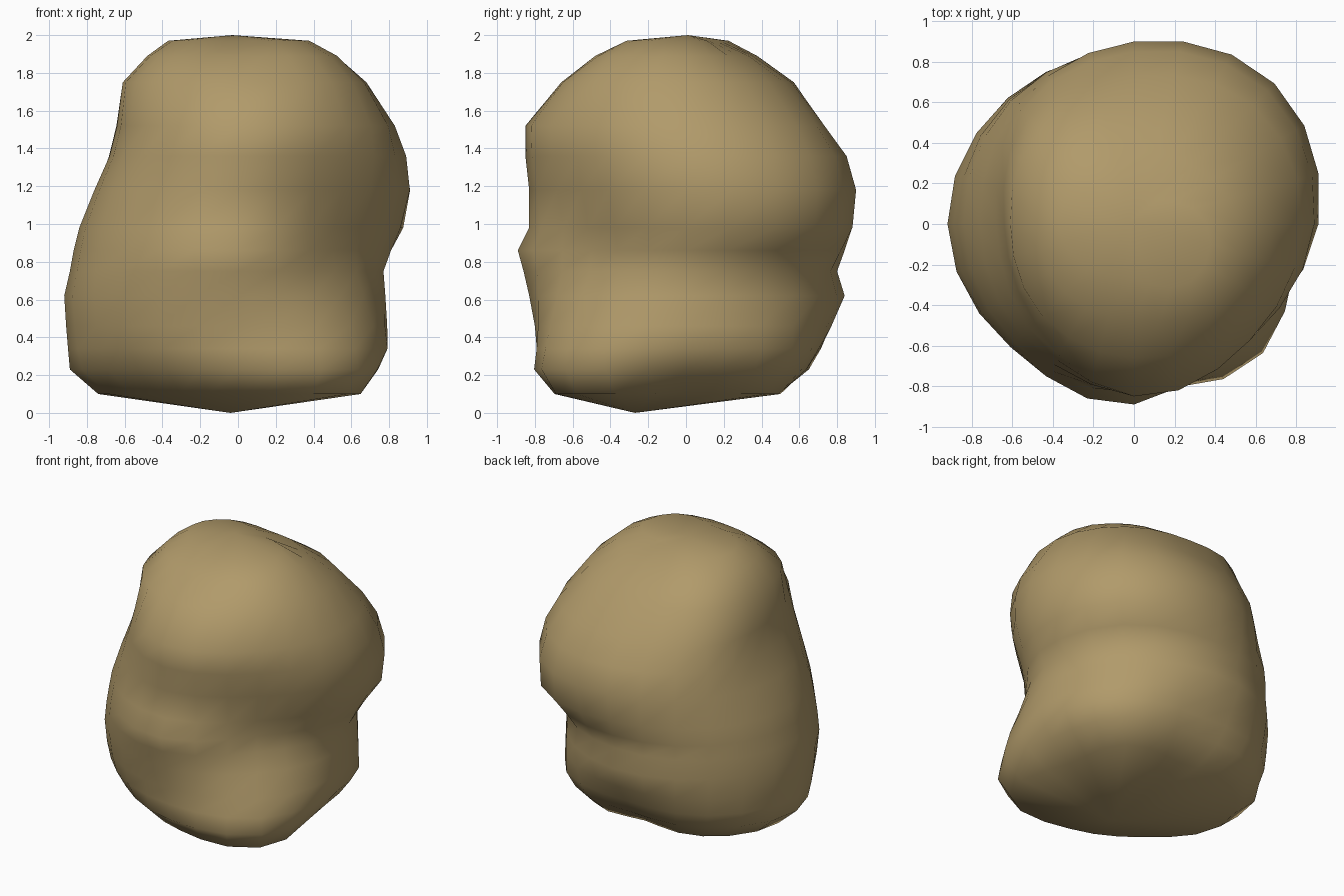
import bpy, bmesh, math

SEGMENTS = 24

# Rock contours: height, then radius toward E, NE, N, NW, W, SW, S, SE
CONTOURS = [
    (0.10, (0.55, 0.61, 0.47, 0.64, 0.74, 0.62, 0.66, 0.82)),
    (0.23, (0.71, 0.74, 0.64, 0.79, 0.89, 0.75, 0.79, 0.90)),
    (0.34, (0.79, 0.80, 0.71, 0.84, 0.90, 0.81, 0.79, 0.88)),
    (0.46, (0.79, 0.80, 0.77, 0.86, 0.91, 0.84, 0.80, 0.84)),
    (0.62, (0.78, 0.80, 0.84, 0.88, 0.92, 0.86, 0.83, 0.77)),
    (0.75, (0.77, 0.79, 0.80, 0.87, 0.89, 0.86, 0.86, 0.72)),
    (0.86, (0.81, 0.87, 0.84, 0.87, 0.87, 0.85, 0.89, 0.71)),
    (0.98, (0.86, 0.97, 0.88, 0.86, 0.84, 0.83, 0.83, 0.73)),
    (1.18, (0.91, 0.98, 0.90, 0.82, 0.76, 0.78, 0.83, 0.78)),
    (1.36, (0.89, 0.93, 0.85, 0.79, 0.68, 0.73, 0.85, 0.81)),
    (1.52, (0.83, 0.83, 0.73, 0.74, 0.64, 0.69, 0.85, 0.81)),
    (1.75, (0.68, 0.62, 0.57, 0.65, 0.61, 0.64, 0.66, 0.70)),
    (1.89, (0.52, 0.41, 0.36, 0.47, 0.48, 0.48, 0.47, 0.56)),
    (1.97, (0.36, 0.17, 0.18, 0.30, 0.37, 0.31, 0.27, 0.40)),
]


def radius_at(radii, angle):
    """Smooth closed interpolation through the eight radii."""
    t = angle / (2 * math.pi) * 8
    i = int(math.floor(t))
    f = t - i
    a, b, c, d = (radii[(i + k) % 8] for k in (-1, 0, 1, 2))
    return b + 0.5 * f * (c - a + f * (2 * a - 5 * b + 4 * c - d
                                       + f * (3 * (b - c) + d - a)))


# Loft the rock through its contours, closing it at a top and a bottom point
bm = bmesh.new()
rings = []
for z, radii in CONTOURS:
    ring = []
    for s in range(SEGMENTS):
        angle = 2 * math.pi * s / SEGMENTS
        r = radius_at(radii, angle)
        ring.append(bm.verts.new((r * math.cos(angle), r * math.sin(angle), z)))
    rings.append(ring)
bottom = bm.verts.new((-0.04, -0.27, 0.0))
top = bm.verts.new((-0.03, 0.01, 2.0))
for s in range(SEGMENTS):
    n = (s + 1) % SEGMENTS
    for low, high in zip(rings, rings[1:]):
        bm.faces.new((low[s], low[n], high[n], high[s]))
    bm.faces.new((rings[0][n], rings[0][s], bottom))
    bm.faces.new((rings[-1][s], rings[-1][n], top))
for face in bm.faces:
    face.smooth = True
bmesh.ops.recalc_face_normals(bm, faces=bm.faces)

mesh = bpy.data.meshes.new("boulder")
bm.to_mesh(mesh)
bm.free()

# Single sandy stone colour
stone = bpy.data.materials.new("sandy_stone")
stone.diffuse_color = (0.44, 0.325, 0.145, 1.0)
mesh.materials.append(stone)

boulder = bpy.data.objects.new("boulder", mesh)
bpy.context.collection.objects.link(boulder)
